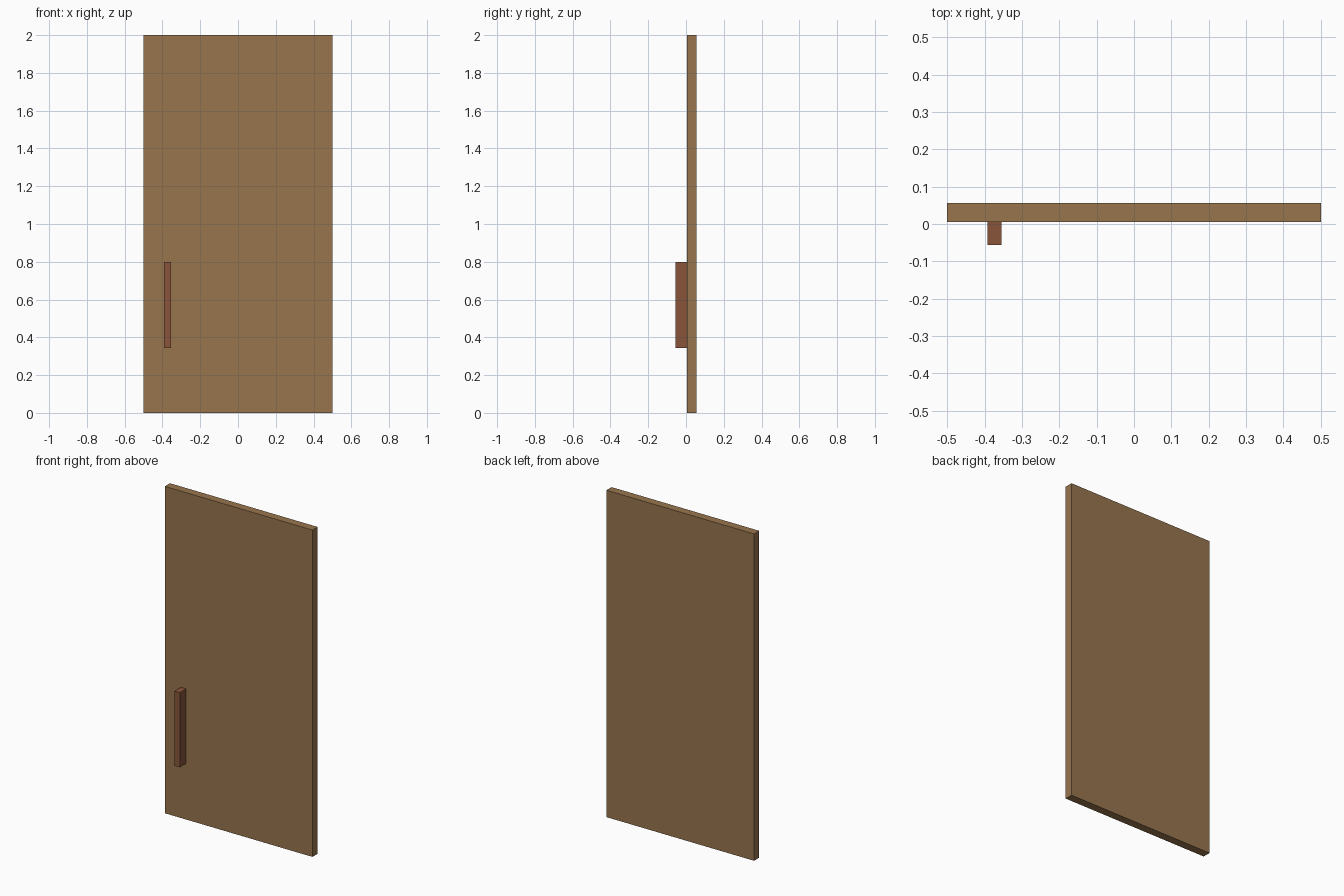
import bpy

# Remove the default cube
cube = bpy.data.objects.get("Cube")
if cube:
    bpy.data.objects.remove(cube, do_unlink=True)


def make_material(name, rgb):
    mat = bpy.data.materials.new(name)
    mat.use_nodes = True
    color = (*rgb, 1.0)
    mat.diffuse_color = color
    mat.node_tree.nodes["Principled BSDF"].inputs["Base Color"].default_value = color
    return mat


def make_box(name, low, high, mat):
    """Axis-aligned box between two opposite corners."""
    center = [(a + b) / 2 for a, b in zip(low, high)]
    bpy.ops.mesh.primitive_cube_add(size=1, location=center)
    obj = bpy.context.object
    obj.name = obj.data.name = name
    obj.scale = [b - a for a, b in zip(low, high)]
    bpy.ops.object.transform_apply(location=False, rotation=False, scale=True)
    obj.data.materials.append(mat)
    return obj


wood = make_material("light brown wood", (0.314, 0.178, 0.076))
dark_wood = make_material("reddish brown wood", (0.246, 0.089, 0.042))

# Flat door slab
make_box("door_panel", (-0.5, 0.006, 0), (0.5, 0.056, 2), wood)

# Upright pull handle on the front face
make_box("door_handle", (-0.392, -0.056, 0.343), (-0.355, 0.006, 0.8), dark_wood)
